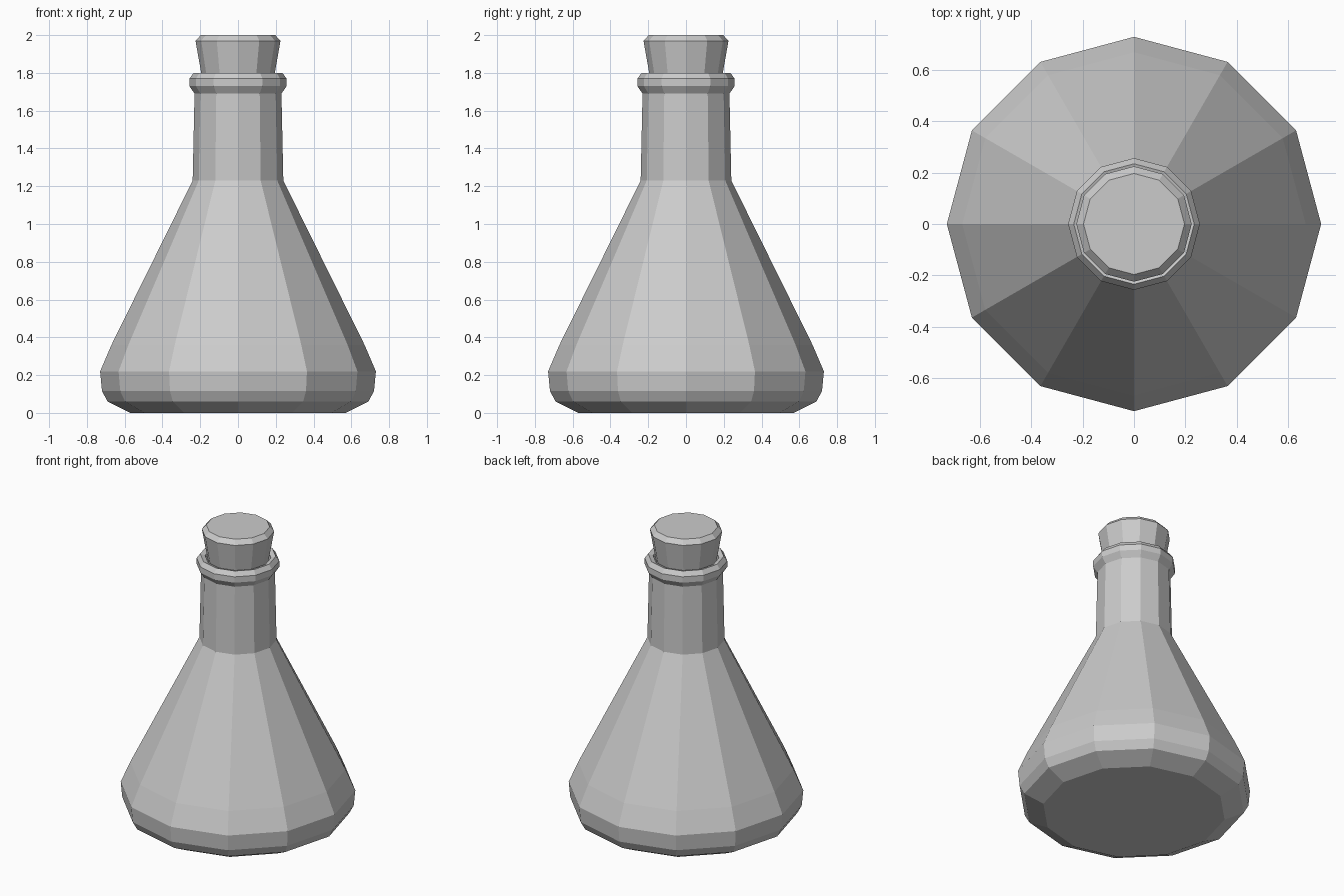
import bpy, bmesh
from math import cos, sin, pi

if "Cube" in bpy.data.objects:
    bpy.data.objects.remove(bpy.data.objects["Cube"])

SIDES = 12

def lathe(name, profile, cap_start=True, cap_end=True):
    """Revolve (radius, height) points into a flat-shaded 12-sided part."""
    bm = bmesh.new()
    rings = [[bm.verts.new((r * cos(2 * pi * i / SIDES), r * sin(2 * pi * i / SIDES), z))
              for i in range(SIDES)] for r, z in profile]
    for a, b in zip(rings, rings[1:]):
        for i in range(SIDES):
            j = (i + 1) % SIDES
            bm.faces.new((a[i], a[j], b[j], b[i]))
    if cap_start:
        bm.faces.new(rings[0][::-1])
    if cap_end:
        bm.faces.new(rings[-1])
    mesh = bpy.data.meshes.new(name)
    bm.to_mesh(mesh)
    bm.free()
    obj = bpy.data.objects.new(name, mesh)
    bpy.context.collection.objects.link(obj)
    return obj

# Flask: base, cone, neck, lip, then a short inner throat that ends under the stopper
lathe("flask", [(0.57, 0), (0.69, 0.06), (0.72, 0.115), (0.73, 0.22), (0.67, 0.36),
                (0.24, 1.23), (0.23, 1.69), (0.257, 1.73), (0.257, 1.77),
                (0.235, 1.80), (0.205, 1.79), (0.195, 1.66)], cap_end=False)

# Tapered stopper with a bevelled top
lathe("stopper", [(0.17, 1.66), (0.225, 1.97), (0.197, 2.0)])
